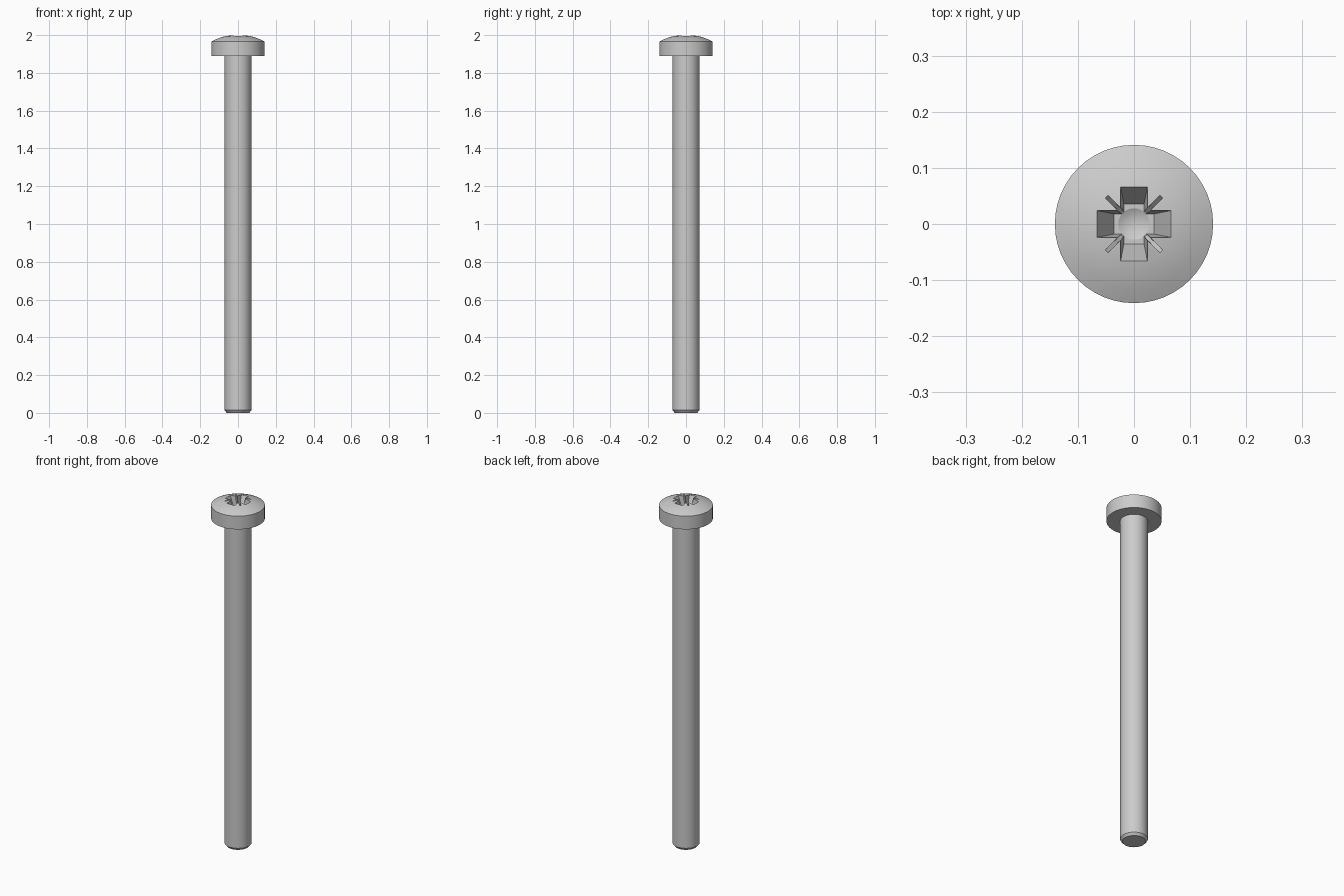
import bpy, bmesh, math
from mathutils import Matrix

if "Cube" in bpy.data.objects:
    bpy.data.objects.remove(bpy.data.objects["Cube"])

SEG = 48


def make_object(name, bm):
    bmesh.ops.recalc_face_normals(bm, faces=bm.faces)
    mesh = bpy.data.meshes.new(name)
    bm.to_mesh(mesh)
    bm.free()
    obj = bpy.data.objects.new(name, mesh)
    bpy.context.collection.objects.link(obj)
    return obj


def lathe(name, profile):
    """Revolve (radius, z) points; both ends lie on the axis."""
    bm = bmesh.new()
    vs = [bm.verts.new((r, 0, z)) for r, z in profile]
    es = [bm.edges.new(p) for p in zip(vs, vs[1:])]
    bmesh.ops.spin(bm, geom=vs + es, cent=(0, 0, 0), axis=(0, 0, 1),
                   angle=2 * math.pi, steps=SEG, use_duplicate=False)
    bmesh.ops.remove_doubles(bm, verts=bm.verts, dist=1e-5)
    return make_object(name, bm)


def cross_cutter(name, bottom, top, angle=0):
    """Tapered plus-shaped prism; each level is (half length, half width, z)."""
    bm = bmesh.new()
    rings = []
    for length, w, z in (bottom, top):
        ring = []
        for k in range(4):
            rot = Matrix.Rotation(k * math.pi / 2 + angle, 3, 'Z')
            for x, y in ((length, -w), (length, w), (w, w)):
                v = bm.verts.new((x, y, z))
                v.co = rot @ v.co
                ring.append(v)
        rings.append(ring)
    a, b = rings
    for i in range(12):
        j = (i + 1) % 12
        bm.faces.new((a[i], a[j], b[j], b[i]))
    bm.faces.new(a[::-1])
    bm.faces.new(b)
    return make_object(name, bm)


# Shaft with chamfered tip, and flat-sided head with a spherical dome
R, apex = 0.2975, 2.002
dome = [(0.141 * i / 6, apex - R + math.sqrt(R * R - (0.141 * i / 6) ** 2))
        for i in range(6, -1, -1)]
screw = lathe("screw", [(0, 0), (0.06, 0), (0.071, 0.014), (0.071, 1.89),
                        (0.141, 1.89)] + dome)

# Drive recess: main cross, thin diagonal slits, conical centre
cutters = [
    cross_cutter("recess_cross", (0.036, 0.018, 1.925), (0.077, 0.026, 2.02)),
    cross_cutter("recess_slits", (0.03, 0.003, 1.93), (0.085, 0.0035, 2.02),
                 math.pi / 4),
    lathe("recess_cone", [(0, 1.91), (0.028, 1.925), (0.031, 2.02), (0, 2.02)]),
]
for c in cutters:
    mod = screw.modifiers.new(c.name, 'BOOLEAN')
    mod.operation = 'DIFFERENCE'
    mod.solver = 'EXACT'
    mod.object = c
    bpy.context.view_layer.objects.active = screw
    bpy.ops.object.modifier_apply(modifier=mod.name)
    bpy.data.objects.remove(c)

# Smooth round surfaces, sharp rims
bpy.ops.object.select_all(action='DESELECT')
screw.select_set(True)
bpy.context.view_layer.objects.active = screw
bpy.ops.object.shade_smooth_by_angle(angle=math.radians(25))
